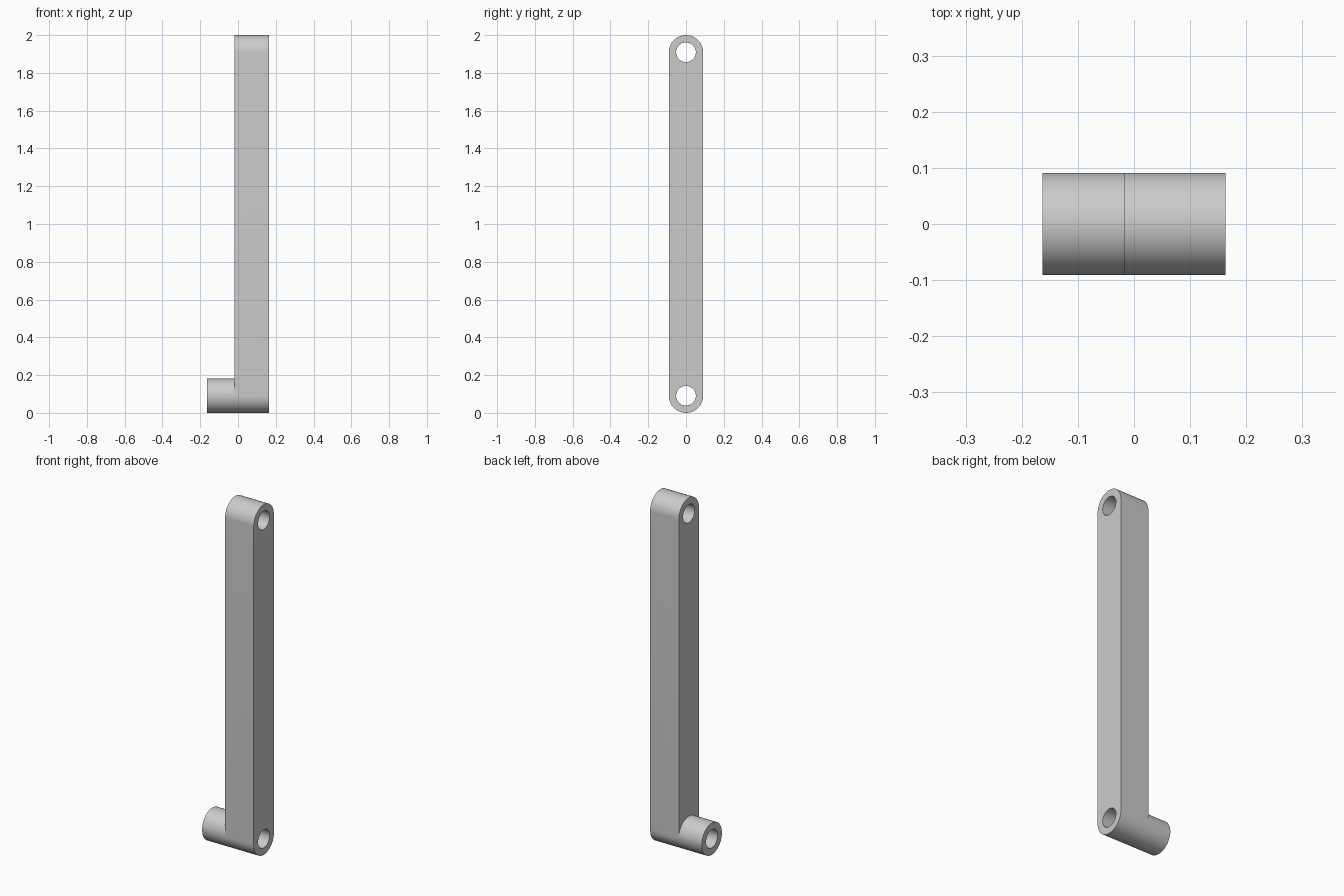
import bpy
import bmesh
from math import sin, cos, pi, radians

cube = bpy.data.objects.get("Cube")
if cube:
    bpy.data.objects.remove(cube)

# Main dimensions
OUTER, HOLE = 0.091, 0.052
LOW, HIGH = OUTER, 2 - OUTER                    # hole centre heights
BOSS_END, BAR_BACK, BAR_FRONT = -0.163, -0.018, 0.163
HALF = 32                                       # segments per half circle

bm = bmesh.new()


def arc(z, radius, start, end):
    """Points in the (y, z) plane, angles in half turns."""
    steps = round(abs(end - start) * HALF)
    angles = [pi * (start + (end - start) * i / steps) for i in range(steps + 1)]
    return [(radius * cos(a), z + radius * sin(a)) for a in angles]


def wall(points, x0, x1):
    """Strip of quads along a path, between two x positions."""
    rows = [[bm.verts.new((x, y, z)) for y, z in points] for x in (x0, x1)]
    for i in range(len(points) - 1):
        bm.faces.new((rows[0][i], rows[0][i + 1], rows[1][i + 1], rows[1][i]))


def cap(x, *loops):
    """Flat face at x: the first loop is the outline, the others are holes."""
    edges = []
    for loop in loops:
        verts = [bm.verts.new((x, y, z)) for y, z in loop]
        edges += [bm.edges.new((verts[i - 1], verts[i])) for i in range(len(verts))]
    bmesh.ops.triangle_fill(bm, edges=edges, use_beauty=True)


bottom = arc(LOW, OUTER, 1, 2)                  # lower round end
boss_top = arc(LOW, OUTER, 0, 1)                # upper half of the boss
top = arc(HIGH, OUTER, 0, 1)                    # upper round end
low_hole = arc(LOW, HOLE, 0, 2)
high_hole = arc(HIGH, HOLE, 0, 2)

# End faces
cap(BAR_FRONT, bottom + top, low_hole[:-1], high_hole[:-1])
cap(BAR_BACK, boss_top[::-1] + top, high_hole[:-1])
cap(BOSS_END, bottom + boss_top[1:-1], low_hole[:-1])

# Bar sides and ends, boss and bores
wall([bottom[-1]] + top + [bottom[0]], BAR_BACK, BAR_FRONT)
wall(bottom, BAR_BACK, BAR_FRONT)
wall(bottom, BOSS_END, BAR_BACK)
wall(boss_top, BOSS_END, BAR_BACK)
wall(low_hole, BOSS_END, BAR_FRONT)
wall(high_hole, BAR_BACK, BAR_FRONT)

bmesh.ops.remove_doubles(bm, verts=bm.verts, dist=0.0001)
bmesh.ops.recalc_face_normals(bm, faces=bm.faces)

mesh = bpy.data.meshes.new("link_arm")
bm.to_mesh(mesh)
bm.free()
link_arm = bpy.data.objects.new("link_arm", mesh)
bpy.context.collection.objects.link(link_arm)

# Plain grey material
grey = bpy.data.materials.new("light_grey")
grey.use_nodes = True
colour = (0.6, 0.6, 0.6, 1)
grey.diffuse_color = colour
grey.node_tree.nodes["Principled BSDF"].inputs["Base Color"].default_value = colour
mesh.materials.append(grey)

# Smooth round surfaces, crisp rims
bpy.ops.object.select_all(action="DESELECT")
link_arm.select_set(True)
bpy.context.view_layer.objects.active = link_arm
bpy.ops.object.shade_smooth_by_angle(angle=radians(30))
